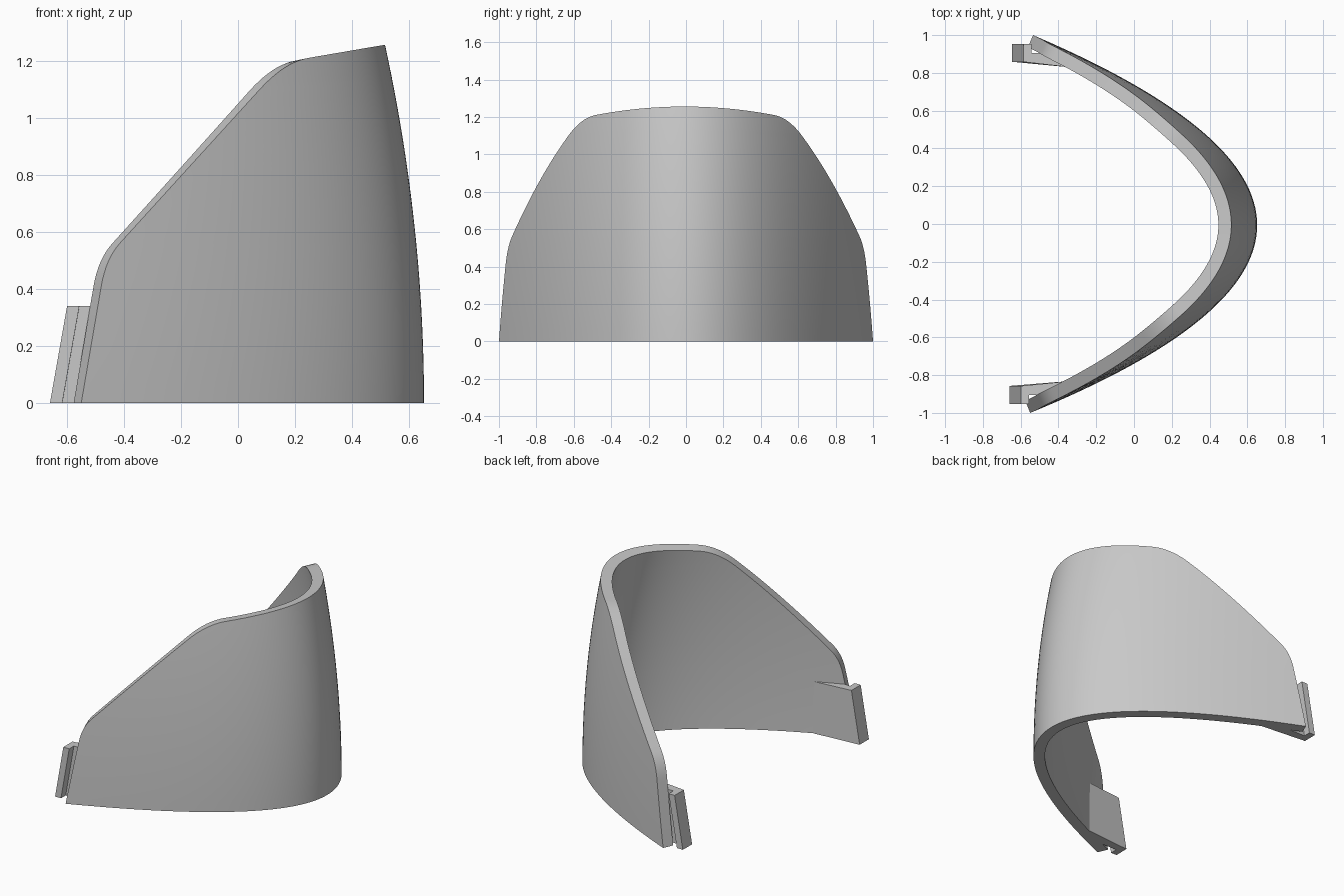
import bpy, bmesh, math
from mathutils import Vector

cube = bpy.data.objects.get("Cube")
if cube:
    bpy.data.objects.remove(cube, do_unlink=True)

NOSE, BEND, LEAN, THICK = 0.652, 1.194, 0.0867, 0.07
TURN = -0.0075

grey = bpy.data.materials.new("plain grey")
grey.use_nodes = True
grey.diffuse_color = (0.58, 0.58, 0.58, 1)
grey.node_tree.nodes["Principled BSDF"].inputs["Base Color"].default_value = grey.diffuse_color


def finish(name, bm, smooth):
    bmesh.ops.recalc_face_normals(bm, faces=bm.faces)
    mesh = bpy.data.meshes.new(name)
    bm.to_mesh(mesh)
    bm.free()
    mesh.materials.append(grey)
    obj = bpy.data.objects.new(name, mesh)
    bpy.context.collection.objects.link(obj)
    obj.rotation_euler.z = TURN
    obj.location.y = -0.004
    if smooth:
        bpy.ops.object.select_all(action='DESELECT')
        obj.select_set(True)
        bpy.context.view_layer.objects.active = obj
        bpy.ops.object.shade_smooth_by_angle(angle=math.radians(30))
    return obj


def line(a, b, n):
    return [Vector(a).lerp(Vector(b), i / n) for i in range(n)]


def rounded(a, corner, b, n):
    a, c, b = Vector(a), Vector(corner), Vector(b)
    return [a.lerp(c, i / n).lerp(c.lerp(b, i / n), i / n) for i in range(n)]


# Side edge of the shield in x and z: steep foot, round, long slope, round
foot, knee_a, knee, knee_b = (-0.542, 0), (-0.472, 0.41), (-0.456, 0.507), (-0.405, 0.563)
brow_a, brow, brow_b = (0.084, 1.103), (0.168, 1.195), (0.25, 1.21)
edge = (line(foot, knee_a, 6) + rounded(knee_a, knee, knee_b, 8)
        + line(knee_b, brow_a, 12) + rounded(brow_a, brow, brow_b, 10) + [Vector(brow_b)])


# Curved shield: a leaning parabolic sheet, thickened along its normal
def sheet_point(y, z, depth):
    point = Vector((NOSE - LEAN * z * z - BEND * y * y, y, z))
    normal = Vector((1, 2 * BEND * y, 2 * LEAN * z)).normalized()
    return point - normal * depth


def sheet(bm, depth, cols):
    rows = []
    for k, (x, z) in enumerate(edge):
        reach = math.sqrt((NOSE - LEAN * z * z - x) / BEND)
        rise = 0.046 * (k / (len(edge) - 1)) ** 2
        row = []
        for i in range(cols + 1):
            t = 2 * i / cols - 1
            row.append(bm.verts.new(sheet_point(reach * t, z + rise * (1 - t * t), depth)))
        rows.append(row)
    for low, high in zip(rows, rows[1:]):
        for i in range(cols):
            bm.faces.new((low[i], low[i + 1], high[i + 1], high[i]))
    # The border runs round the sheet once
    return (rows[0] + [r[-1] for r in rows[1:-1]] + rows[-1][::-1]
            + [r[0] for r in rows[-2:0:-1]])


bm = bmesh.new()
outer = sheet(bm, 0, 64)
inner = sheet(bm, THICK, 64)
for i in range(len(outer)):
    j = (i + 1) % len(outer)
    bm.faces.new((outer[i], outer[j], inner[j], inner[i]))
finish("curved_shield", bm, True)

# Hooked end clips: plan outline as x, y and how far each corner follows the lean
CLIP_TOP, CLIP_LEAN = 0.34, 0.06
clip = [(-0.592, 0.953, 1), (-0.549, 0.953, 1), (-0.549, 0.905, 1),
        (-0.44, 0.905, 0), (-0.345, 0.85, 0), (-0.335, 0.83, 0), (-0.592, 0.858, 1)]
for side, name in ((1, "left_end_clip"), (-1, "right_end_clip")):
    bm = bmesh.new()
    bottom = [bm.verts.new((x - CLIP_LEAN * w, y * side, 0)) for x, y, w in clip]
    top = [bm.verts.new((x, y * side, CLIP_TOP)) for x, y, w in clip]
    bm.faces.new(bottom)
    bm.faces.new(top)
    for i in range(len(clip)):
        j = (i + 1) % len(clip)
        bm.faces.new((bottom[i], bottom[j], top[j], top[i]))
    finish(name, bm, False)
